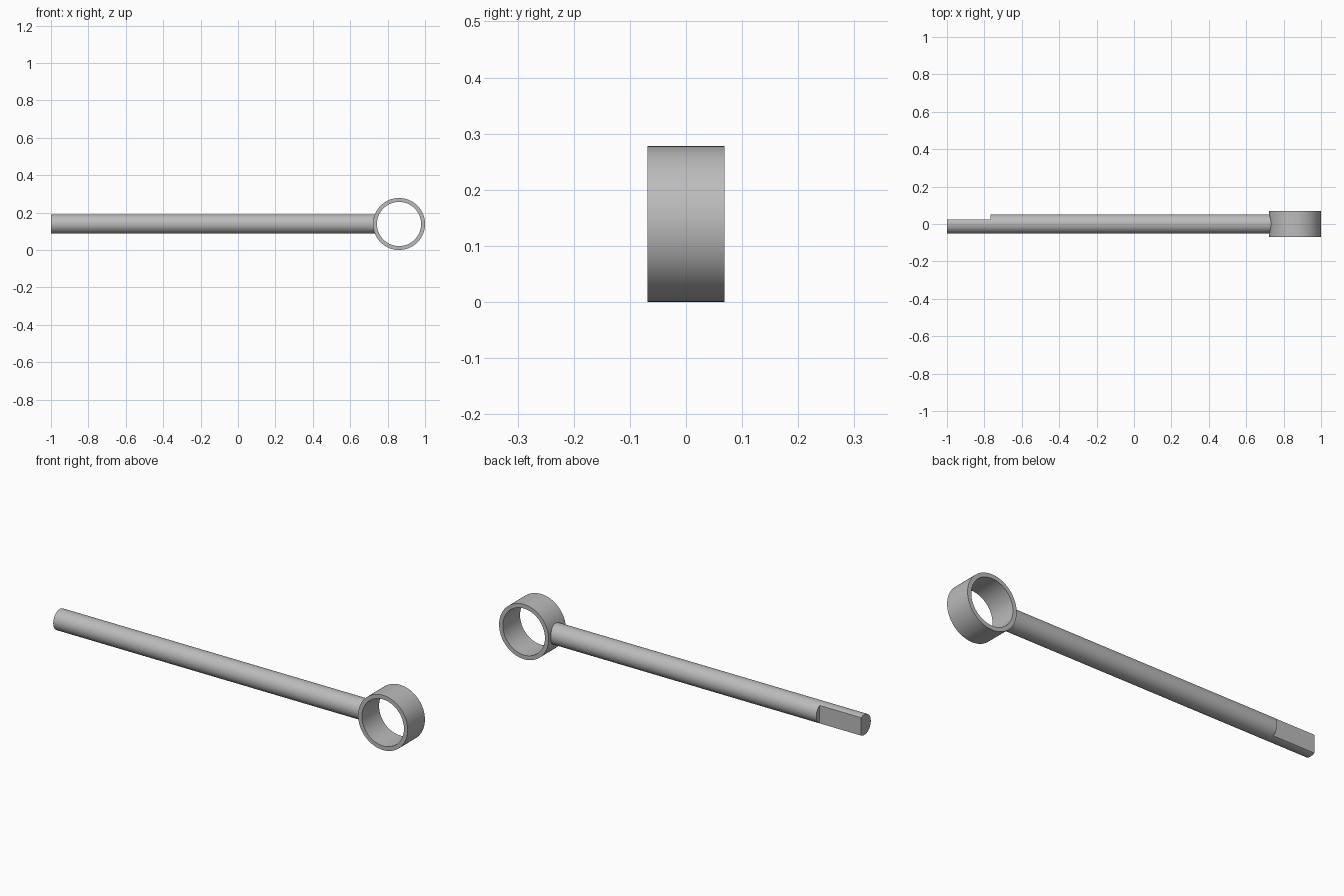
import bpy
import bmesh
from math import radians
from mathutils import Matrix, Vector

if "Cube" in bpy.data.objects:
    bpy.data.objects.remove(bpy.data.objects["Cube"], do_unlink=True)

RING_X, AXIS_Z = 0.861, 0.139
RING_OUTER, RING_INNER, RING_WIDTH = 0.139, 0.118, 0.138
ROD_RADIUS, ROD_START, ROD_END = 0.052, -1.0, 0.738
FLAT_Y, FLAT_END = 0.025, -0.767

steel = bpy.data.materials.new("steel grey")
steel.use_nodes = True
steel.diffuse_color = (0.5, 0.5, 0.5, 1)
steel.node_tree.nodes["Principled BSDF"].inputs["Base Color"].default_value = steel.diffuse_color


def add_object(name, bm):
    mesh = bpy.data.meshes.new(name)
    bmesh.ops.recalc_face_normals(bm, faces=bm.faces)
    bm.to_mesh(mesh)
    bm.free()
    mesh.materials.append(steel)
    obj = bpy.data.objects.new(name, mesh)
    bpy.context.collection.objects.link(obj)
    return obj


def select_only(obj):
    bpy.ops.object.select_all(action="DESELECT")
    obj.select_set(True)
    bpy.context.view_layer.objects.active = obj


def smooth(obj):
    select_only(obj)
    bpy.ops.object.shade_smooth_by_angle(angle=radians(30))


# Eye ring: a rectangular wall section spun around the y axis
bm = bmesh.new()
half = RING_WIDTH / 2
section = [bm.verts.new((RING_X + r, y, AXIS_Z)) for r, y in
           ((RING_INNER, -half), (RING_OUTER, -half), (RING_OUTER, half), (RING_INNER, half))]
edges = [bm.edges.new((section[i], section[(i + 1) % 4])) for i in range(4)]
bmesh.ops.spin(bm, geom=section + edges, cent=(RING_X, 0, AXIS_Z), axis=(0, 1, 0),
               angle=radians(360), steps=96, use_merge=True)
bmesh.ops.remove_doubles(bm, verts=bm.verts, dist=0.0001)
smooth(add_object("eye_ring", bm))

# Round rod, ending inside the ring wall
bm = bmesh.new()
bmesh.ops.create_cone(bm, cap_ends=True, segments=64, radius1=ROD_RADIUS, radius2=ROD_RADIUS,
                      depth=ROD_END - ROD_START,
                      matrix=Matrix.Translation(((ROD_START + ROD_END) / 2, 0, AXIS_Z))
                      @ Matrix.Rotation(radians(90), 4, "Y"))
rod = add_object("rod", bm)

# Flat notch cut into the back of the free end
low = Vector((ROD_START - 0.1, FLAT_Y, AXIS_Z - 0.1))
high = Vector((FLAT_END, 0.1, AXIS_Z + 0.1))
bm = bmesh.new()
bmesh.ops.create_cube(bm, size=1, matrix=Matrix.Translation((low + high) / 2)
                      @ Matrix.Diagonal((high - low).to_4d()))
cutter = add_object("notch_cutter", bm)
cutter.hide_render = True
notch = rod.modifiers.new("notch", "BOOLEAN")
notch.operation = "DIFFERENCE"
notch.solver = "EXACT"
notch.object = cutter
select_only(rod)
bpy.ops.object.modifier_apply(modifier=notch.name)
bpy.data.objects.remove(cutter, do_unlink=True)
smooth(rod)
